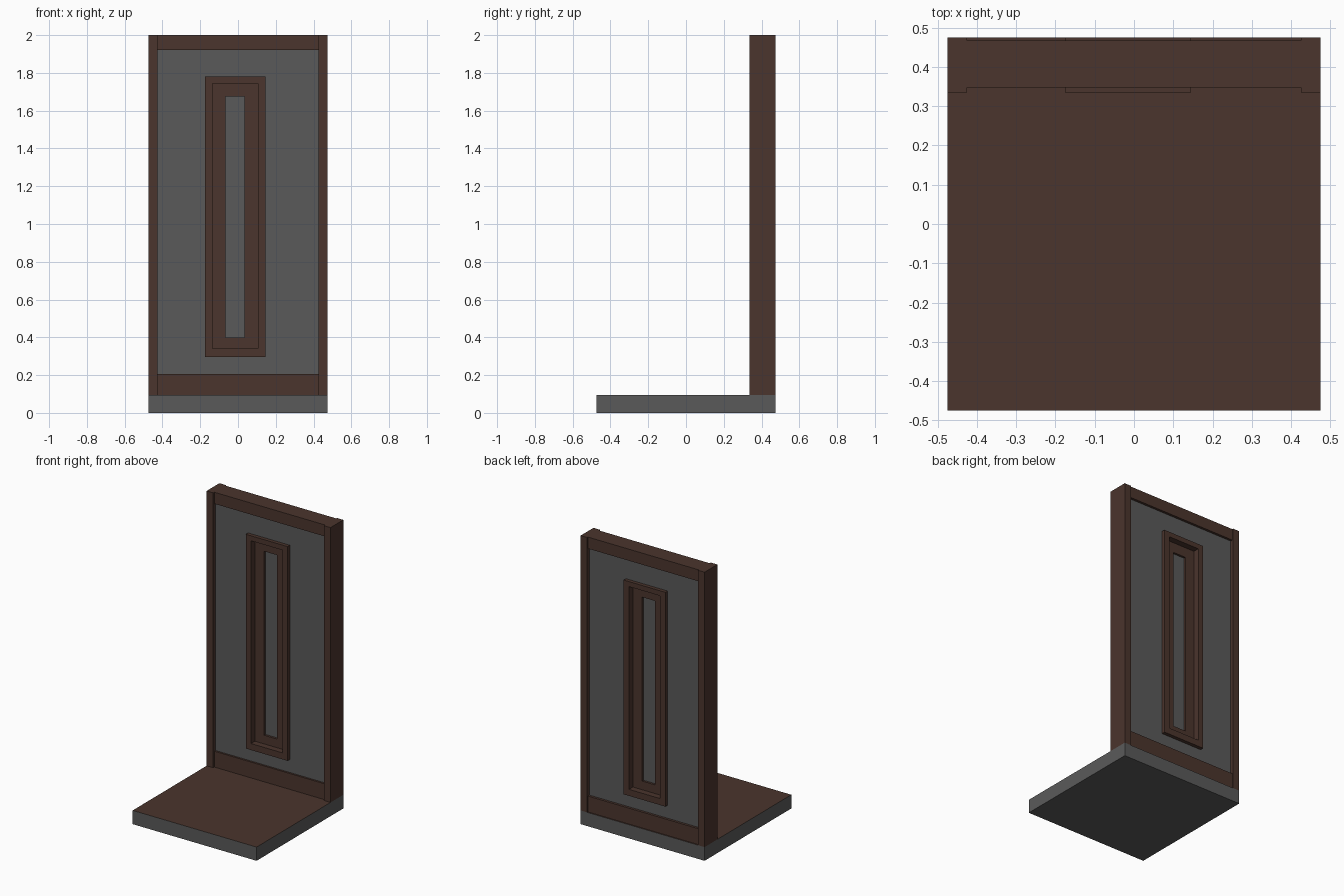
import bpy, bmesh

if "Cube" in bpy.data.objects:
    bpy.data.objects.remove(bpy.data.objects["Cube"])


def material(name, rgb):
    m = bpy.data.materials.new(name)
    m.diffuse_color = (*rgb, 1)
    m.use_nodes = True
    m.node_tree.nodes["Principled BSDF"].inputs["Base Color"].default_value = m.diffuse_color
    return m


brown = material("dark_brown_wood", (0.070, 0.035, 0.026))
grey = material("grey_plaster", (0.102, 0.102, 0.102))


def finish(name, bm, mats):
    bmesh.ops.recalc_face_normals(bm, faces=bm.faces)
    me = bpy.data.meshes.new(name)
    bm.to_mesh(me)
    bm.free()
    for m in mats:
        me.materials.append(m)
    ob = bpy.data.objects.new(name, me)
    bpy.context.collection.objects.link(ob)
    return ob


def box(name, x, y, z, *mats):
    bm = bmesh.new()
    bmesh.ops.create_cube(bm, size=1)
    for v in bm.verts:
        v.co = [lo + (c + 0.5) * (hi - lo) for c, (lo, hi) in zip(v.co, (x, y, z))]
    return finish(name, bm, mats)


def ring(name, outer, inner, y, mat):
    """Rectangular frame; outer and inner are (x0, x1, z0, z1)."""
    bm = bmesh.new()

    def loop(r, yy):
        a, b, c, d = r
        return [bm.verts.new((px, yy, pz)) for px, pz in ((a, c), (b, c), (b, d), (a, d))]

    loops = [loop(outer, y[0]), loop(inner, y[0]), loop(inner, y[1]), loop(outer, y[1])]
    for k in range(4):
        p, q = loops[k], loops[(k + 1) % 4]
        for i in range(4):
            j = (i + 1) % 4
            bm.faces.new((p[i], p[j], q[j], q[i]))
    return finish(name, bm, [mat])


# Floor slab: grey with wooden top
slab = box("floor_slab", (-0.475, 0.475), (-0.475, 0.475), (0, 0.095), grey, brown)
for f in slab.data.polygons:
    f.material_index = 1 if f.normal.z > 0.5 else 0

# Timber posts and beams
for side, x in (("left", (-0.475, -0.425)), ("right", (0.425, 0.475))):
    box(side + "_post", x, (0.335, 0.475), (0.095, 2.0), brown)
box("top_beam", (-0.425, 0.425), (0.347, 0.467), (1.92, 2.0), brown)
box("bottom_beam", (-0.425, 0.425), (0.347, 0.467), (0.095, 0.205), brown)

# Plaster infill around the window opening
opening = (-0.135, 0.105, 0.34, 1.745)
slit = (-0.065, 0.035, 0.40, 1.675)
ring("wall_panel", (-0.425, 0.425, 0.205, 1.92), (-0.155, 0.125, 0.32, 1.76), (0.36, 0.45), grey)

# Stepped window frame and pane
ring("window_frame", (-0.175, 0.145, 0.295, 1.78), opening, (0.335, 0.475), brown)
ring("window_sash", opening, slit, (0.378, 0.432), brown)
box("window_pane", slit[:2], (0.393, 0.417), slit[2:], grey)
